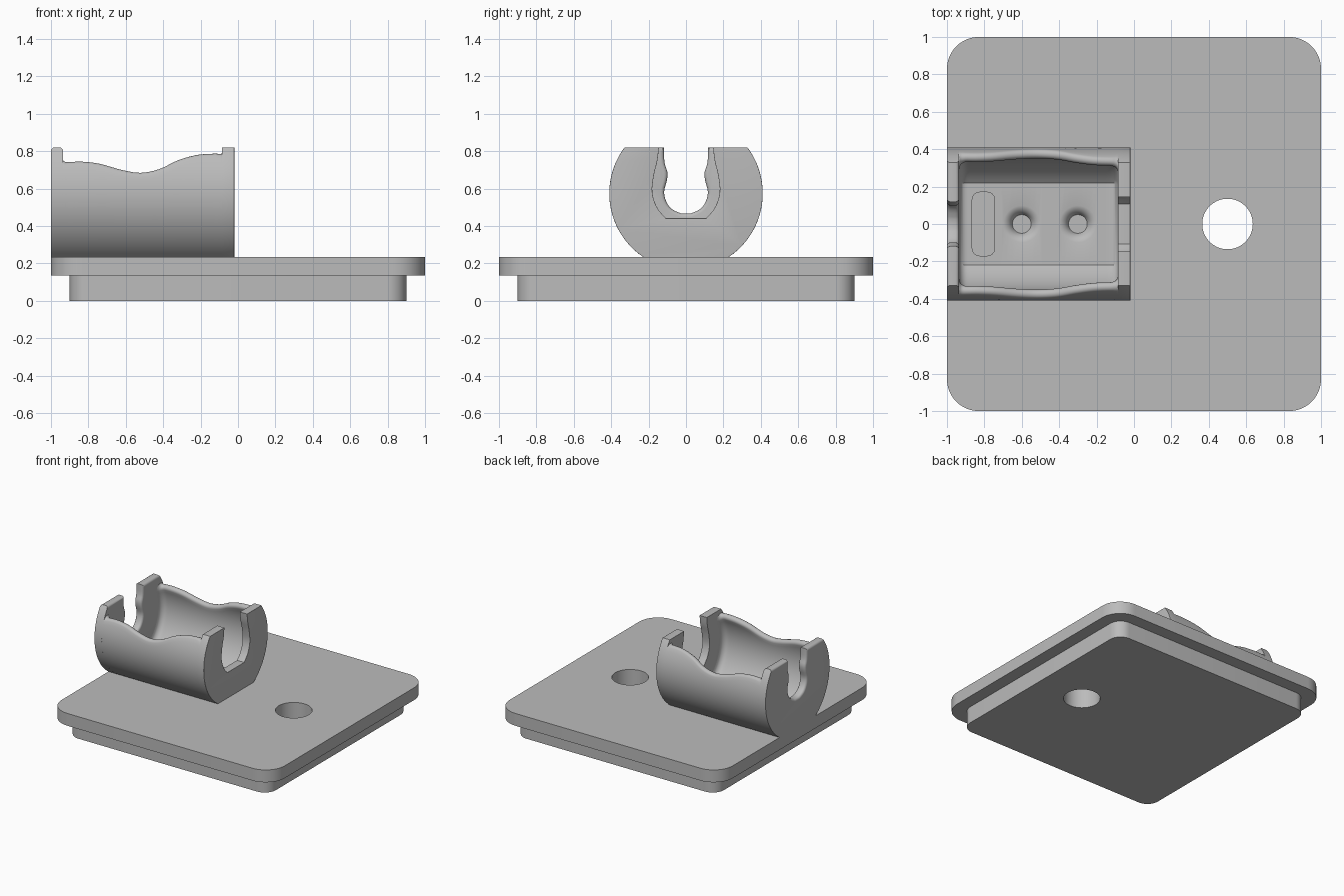
import bpy, bmesh, math
from mathutils import Vector

cube = bpy.data.objects.get("Cube")
if cube:
    bpy.data.objects.remove(cube, do_unlink=True)

grey = bpy.data.materials.new("plain_grey")
grey.use_nodes = True
COLOR = (0.5, 0.5, 0.5, 1)
grey.diffuse_color = COLOR
for node in grey.node_tree.nodes:
    if node.type == 'BSDF_PRINCIPLED':
        node.inputs["Base Color"].default_value = COLOR

ZC, R_OUT, R_IN = 0.575, 0.41, 0.36   # cradle axis height and radii
FLOOR, BOTTOM, TOP = 0.29, 0.2, 0.82
LEFT_IN, RIGHT_IN = -0.935, -0.085    # inner faces of the end walls


def loft(name, rings, bevel_rule=None, width=0.0):
    """Closed solid through a list of equal-length rings."""
    bm = bmesh.new()
    rows = [[bm.verts.new(p) for p in ring] for ring in rings]
    n = len(rows[0])
    for a, b in zip(rows, rows[1:]):
        for i in range(n):
            j = (i + 1) % n
            bm.faces.new((a[i], a[j], b[j], b[i]))
    bm.faces.new(rows[0][::-1])
    bm.faces.new(rows[-1])
    bmesh.ops.recalc_face_normals(bm, faces=bm.faces)
    if bevel_rule:
        edges = [e for e in bm.edges if bevel_rule(e)]
        bmesh.ops.bevel(bm, geom=edges, offset=width, segments=4,
                        profile=0.5, affect='EDGES', clamp_overlap=True)
    mesh = bpy.data.meshes.new(name)
    bm.to_mesh(mesh)
    bm.free()
    mesh.materials.append(grey)
    obj = bpy.data.objects.new(name, mesh)
    bpy.context.collection.objects.link(obj)
    return obj


def activate(obj):
    bpy.ops.object.select_all(action='DESELECT')
    obj.select_set(True)
    bpy.context.view_layer.objects.active = obj


def cut(obj, cutters):
    activate(obj)
    for c in cutters:
        mod = obj.modifiers.new("cut", 'BOOLEAN')
        mod.operation, mod.solver, mod.object = 'DIFFERENCE', 'EXACT', c
        bpy.ops.object.modifier_apply(modifier=mod.name)


def rounded_rect(cx, cy, hx, hy, r, z, seg=10):
    ring = []
    for k, (sx, sy) in enumerate(((1, 1), (-1, 1), (-1, -1), (1, -1))):
        for i in range(seg + 1):
            a = (k + i / seg) * math.pi / 2
            ring.append((cx + sx * (hx - r) + r * math.cos(a),
                         cy + sy * (hy - r) + r * math.sin(a), z))
    return ring


def circle(cx, r, z, n=48):
    return [(cx + r * math.cos(math.tau * i / n), r * math.sin(math.tau * i / n), z)
            for i in range(n)]


def smooth(points, steps=4):
    """Catmull-Rom curve through 2D points."""
    pts = [Vector(p) for p in points]
    pts = [pts[0]] + pts + [pts[-1]]
    out = []
    for a, b, c, d in zip(pts, pts[1:], pts[2:], pts[3:]):
        for i in range(steps):
            t = i / steps
            out.append(b + 0.5 * t * ((c - a) + t * ((2 * a - 5 * b + 4 * c - d)
                                                     + t * (3 * b - a - 3 * c + d))))
    return out + [pts[-1]]


def arc(r, t0, t1, n):
    """Arc about the cradle axis, angle measured from straight down."""
    return [(r * math.sin(t0 + (t1 - t0) * i / n), ZC - r * math.cos(t0 + (t1 - t0) * i / n))
            for i in range(n + 1)]


def mirrored(half, x):
    return [(x, y, z) for y, z in half] + [(x, -y, z) for y, z in reversed(half)]


# Base: wide flange over a narrower plug, with one through hole
flange = loft("base_flange", [rounded_rect(0, 0, 1, 1, 0.17, z) for z in (0.135, 0.235)])
plug = loft("base_plug", [rounded_rect(0, 0, 0.9, 0.9, 0.1, z) for z in (0, 0.135)])
hole = loft("hole_cutter", [circle(0.5, 0.135, z, 64) for z in (-0.1, 0.4)])
cut(flange, [hole])
cut(plug, [hole])

T_BOTTOM = math.acos((ZC - BOTTOM) / R_OUT)


# Trough: round shell with a wavy, rounded rim and filleted inner ends
def trough_ring(x, rim):
    d = max(0.0, min(x - LEFT_IN, RIGHT_IN - x))
    f = 0.045
    inset = f - math.sqrt(f * f - (f - d) ** 2) if d < f else 0.0
    r_in = R_IN - inset
    w, mid = R_OUT - r_in, (R_OUT + r_in) / 2
    t_rim = math.acos((ZC + w / 2 - rim) / mid)
    half = arc(R_OUT, T_BOTTOM, t_rim, 24)
    for i in range(1, 8):
        a = math.pi * i / 8
        r, s = mid + w / 2 * math.cos(a), w / 2 * math.sin(a)
        half.append((r * math.sin(t_rim) + s * math.cos(t_rim),
                     ZC - r * math.cos(t_rim) + s * math.sin(t_rim)))
    t_floor = math.acos((ZC - FLOOR - inset) / r_in)
    return mirrored(half + arc(r_in, t_rim, t_floor, 20), x)


rim_line = [(-0.945, 0.755), (-0.935, 0.75), (-0.92, 0.742), (-0.89, 0.743), (-0.83, 0.744),
            (-0.74, 0.733), (-0.62, 0.7), (-0.52, 0.685), (-0.42, 0.705), (-0.32, 0.752),
            (-0.22, 0.78), (-0.13, 0.787), (-0.1, 0.786), (-0.085, 0.788), (-0.075, 0.79)]
trough = loft("cradle_trough", [trough_ring(x, h) for x, h in smooth(rim_line)])

# Recesses in the trough floor: two dished seats and a slot
recesses = [loft("seat_cutter", [circle(x, r, z) for r, z in
                                 ((0.05, 0.245), (0.058, 0.262), (0.07, 0.277),
                                  (0.085, 0.286), (0.105, 0.292))])
            for x in (-0.6, -0.3)]
recesses.append(loft("slot_cutter", [rounded_rect(-0.805, 0, 0.06, 0.17, 0.04, z, 6)
                                     for z in (0.25, 0.35)]))
cut(trough, recesses)
for c in recesses + [hole]:
    bpy.data.objects.remove(c, do_unlink=True)


# End walls: truncated discs with open-topped notches and rounded edges
def end_wall(name, x0, x1, notch, rounded_outside):
    outer = arc(R_OUT, T_BOTTOM, math.acos((ZC - TOP) / R_OUT), 32)
    half = outer + [tuple(p) for p in notch]

    def rule(e):
        a, b = (v.co for v in e.verts)
        if abs(a.x - b.x) > 1e-5:
            return False
        m = (a + b) / 2
        inner = math.hypot(m.y, m.z - ZC) < 0.395 or m.z > 0.815
        return m.z > 0.21 and (inner or (rounded_outside and abs(m.x - x1) < 1e-4))

    return loft(name, [mirrored(half, x) for x in (x0, x1)], rule, 0.024)


narrow = smooth([(0.118, TOP), (0.115, 0.74), (0.1, 0.69), (0.102, 0.645), (0.117, 0.583),
                 (0.105, 0.53), (0.075, 0.49), (0.025, 0.467)], 3)
wide = smooth([(0.145, TOP), (0.153, 0.75), (0.172, 0.67), (0.18, 0.58),
               (0.155, 0.5), (0.108, 0.442)], 4)
left_wall = end_wall("narrow_notch_wall", -1.0, LEFT_IN, narrow, False)
right_wall = end_wall("wide_notch_wall", RIGHT_IN, -0.02, wide, True)

# Smooth curved faces, keep hard edges
for obj in (flange, plug, trough, left_wall, right_wall):
    activate(obj)
    bpy.ops.object.shade_smooth_by_angle(angle=math.radians(30))
